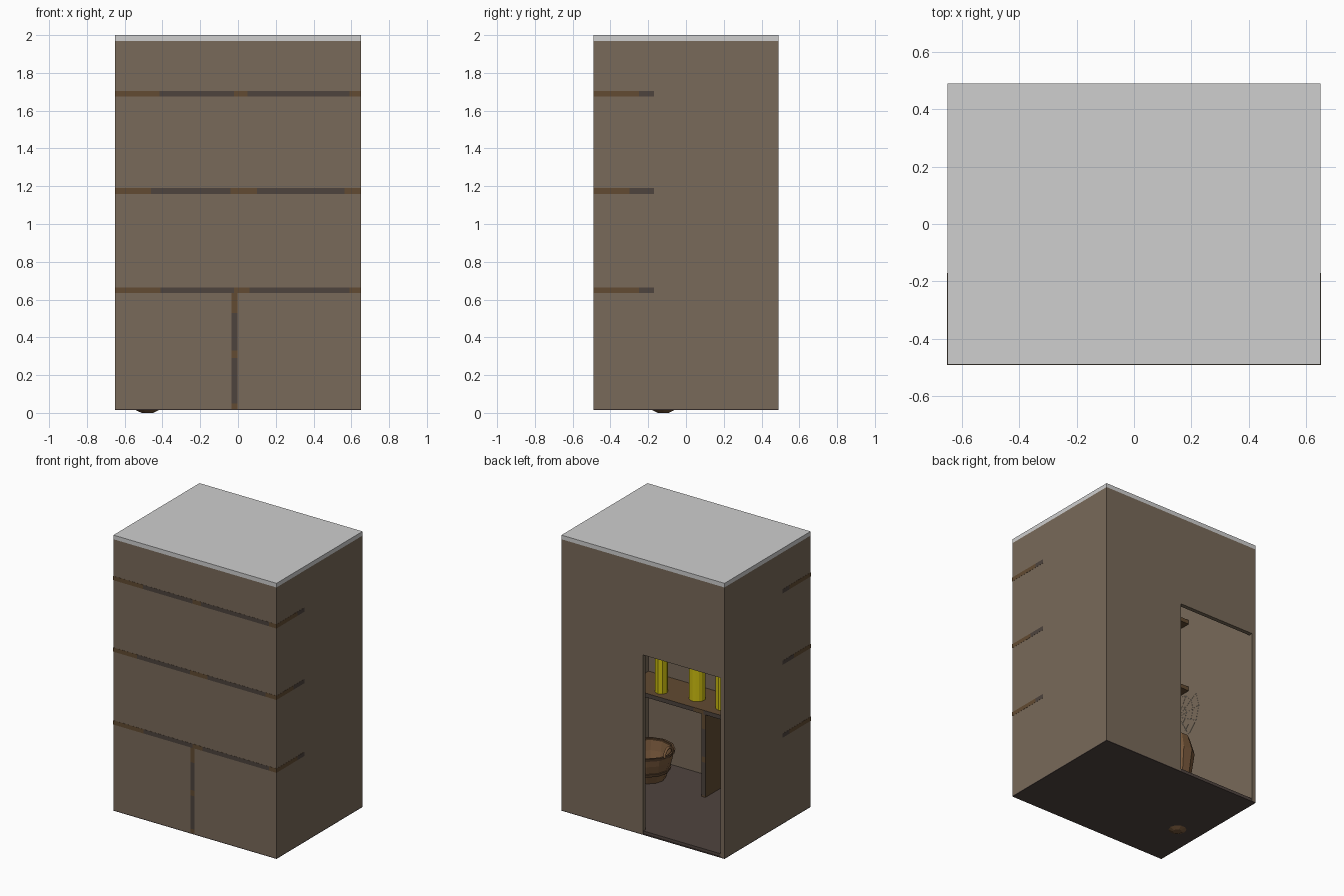
import bpy, bmesh, math
from mathutils import Vector, Matrix

if "Cube" in bpy.data.objects:
    bpy.data.objects.remove(bpy.data.objects["Cube"])

def mat(name, c):
    m = bpy.data.materials.new(name)
    m.diffuse_color = (*c, 1)
    m.use_nodes = True
    m.node_tree.nodes["Principled BSDF"].inputs["Base Color"].default_value = m.diffuse_color
    return m

WALL = mat("tan_plaster", (0.19, 0.143, 0.1))
CEIL = mat("pale_grey", (0.62, 0.62, 0.62))
FLOOR = mat("dark_floor", (0.08, 0.058, 0.05))
WOOD = mat("shelf_brown", (0.122, 0.07, 0.032))
EDGE = mat("dark_edge", (0.075, 0.057, 0.047))
YEL = mat("yellow", (0.62, 0.52, 0.005))
WICK = mat("wicker_brown", (0.19, 0.1, 0.045))
BAND = mat("dark_wicker", (0.11, 0.06, 0.03))
WEB = mat("web_white", (0.7, 0.7, 0.7))

def finish(name, bm, *mats):
    me = bpy.data.meshes.new(name)
    bm.to_mesh(me)
    bm.free()
    ob = bpy.data.objects.new(name, me)
    bpy.context.collection.objects.link(ob)
    for m in mats:
        me.materials.append(m)
    return ob

def box_bm(lo, hi):
    lo, hi = Vector(lo), Vector(hi)
    bm = bmesh.new()
    bmesh.ops.create_cube(bm, size=1)
    bmesh.ops.scale(bm, vec=hi - lo, verts=bm.verts)
    bmesh.ops.translate(bm, vec=(lo + hi) / 2, verts=bm.verts)
    return bm

def box(name, lo, hi, m):
    return finish(name, box_bm(lo, hi), m)

def cut(bm, axis, at):
    n = [0, 0, 0]
    n[axis] = 1
    bmesh.ops.bisect_plane(bm, geom=bm.verts[:] + bm.edges[:] + bm.faces[:],
                           plane_co=[at * k for k in n], plane_no=n)

def revolve(name, profile, loc, sides, m):
    """Lathe a list of (radius, height) points."""
    bm = bmesh.new()
    rings = []
    for r, z in profile:
        rings.append([bm.verts.new((loc[0] + r * math.cos(2 * math.pi * i / sides),
                                    loc[1] + r * math.sin(2 * math.pi * i / sides),
                                    loc[2] + z)) for i in range(sides)])
    for a, b in zip(rings, rings[1:]):
        for i in range(sides):
            j = (i + 1) % sides
            bm.faces.new((a[i], a[j], b[j], b[i]))
    bm.faces.new(rings[0][::-1])
    bm.faces.new(rings[-1])
    return finish(name, bm, m)

X, Y, T = 0.65, 0.49, 0.03

# Room shell with a doorway in the back wall
box("base_plate", (-X, -Y, 0.014), (X, Y, 0.02), FLOOR)
box("floor", (-X + T, -Y + T, 0.02), (X - T, Y - 0.005, 0.04), FLOOR)
box("ceiling", (-X, -Y, 1.97), (X, Y, 2.0), CEIL)
box("front_wall", (-X, -Y, 0.02), (X, -Y + T, 1.97), WALL)
for s, n in ((-1, "left_wall"), (1, "right_wall")):
    x0, x1 = sorted((s * X, s * (X - T)))
    box(n, (x0, -Y + T, 0.02), (x1, Y, 1.97), WALL)
box("back_wall", (0, Y - T, 0.02), (X - T, Y, 1.97), WALL)
box("door_lintel", (-X + T, Y - T, 1.31), (0, Y, 1.97), WALL)

# Boards run through the walls; their edges have dark stretches
def board(name, lo, hi, axis, dark, ycut):
    bm = box_bm(lo, hi)
    for a, b in dark:
        cut(bm, axis, a)
        cut(bm, axis, b)
    cut(bm, 1, ycut)
    for f in bm.faces:
        c = f.calc_center_median()
        if abs(f.normal.y) > 0.5:
            f.material_index = int(any(a < c[axis] < b for a, b in dark))
        elif axis == 0 and abs(f.normal.x) > 0.5:
            f.material_index = int(c.y > ycut)
    return finish(name, bm, WOOD, EDGE)

E = 0.001
for n, z, dark, yc in (("low", 0.65, ((-0.41, -0.02), (0.06, 0.59)), -0.25),
                       ("middle", 1.175, ((-0.46, -0.04), (0.1, 0.565)), -0.3),
                       ("top", 1.69, ((-0.415, -0.02), (0.05, 0.59)), -0.25)):
    board(n + "_shelf", (-X - E, -Y - E, z - 0.015), (X + E, -0.17, z + 0.015), 0, dark, yc)
board("divider", (-0.035, -Y - E, 0.02), (-0.003, -0.17, 0.635), 2,
      ((0.05, 0.29), (0.33, 0.53)), -0.25)

# Yellow jars on the low shelf
for i, (x, y, r, sides) in enumerate(((0.37, -0.25, 0.043, 8), (0.12, -0.3, 0.056, 16),
                                      (-0.1, -0.27, 0.045, 8))):
    revolve(f"jar_{i}", ((r, 0), (r, 0.25), (r * 0.8, 0.27), (r * 0.8, 0.29)),
            (x, y, 0.665), sides, YEL)

# Basket with bands and two ear handles
bx, by = 0.45, -0.22
revolve("basket", ((0.11, 0.0), (0.135, 0.07), (0.155, 0.14), (0.165, 0.2),
                   (0.15, 0.2), (0.135, 0.13), (0.1, 0.02)), (bx, by, 0.04), 12, WICK)
for i, (r, z) in enumerate(((0.141, 0.06), (0.168, 0.185))):
    revolve(f"basket_band_{i}", ((r - 0.012, z), (r, z), (r + 0.006, z + 0.022),
                                 (r - 0.008, z + 0.022), (r - 0.012, z)),
            (bx, by, 0.04), 12, BAND).data
    bm = bmesh.new()
    bm.from_mesh(bpy.data.objects[f"basket_band_{i}"].data)
    bmesh.ops.delete(bm, geom=[f for f in bm.faces if len(f.verts) > 4], context='FACES')
    bm.to_mesh(bpy.data.objects[f"basket_band_{i}"].data)
    bm.free()
for s in (-1, 1):
    cu = bpy.data.curves.new("basket_handle", 'CURVE')
    cu.dimensions = '3D'
    cu.bevel_depth, cu.bevel_resolution = 0.01, 1
    sp = cu.splines.new('POLY')
    sp.points.add(6)
    for k, p in enumerate(sp.points):
        a = math.pi * k / 6
        p.co = (bx + s * 0.158, by + 0.05 * math.cos(a), 0.235 + 0.06 * math.sin(a), 1)
    cu.materials.append(WICK)
    bpy.context.collection.objects.link(bpy.data.objects.new("basket_handle", cu))

# Tall sack beside the doorway, its base just under the floor
revolve("sack", ((0.03, 0), (0.06, 0.014), (0.085, 0.1), (0.09, 0.42), (0.115, 0.6),
                 (0.08, 0.72), (0.03, 0.745)), (-0.48, -0.12, 0), 10, WICK)

# Cobweb on the left wall
bm = bmesh.new()
for r in (0.08, 0.15, 0.21):
    bmesh.ops.create_circle(bm, cap_ends=True, cap_tris=True, segments=12, radius=r,
                            matrix=Matrix.Translation((-0.616, -0.27, 1.0)) @ Matrix.Rotation(math.pi / 2, 4, 'Y'))
bmesh.ops.delete(bm, geom=[v for v in bm.verts if v.co.z > 1.155], context='VERTS')
web = finish("cobweb", bm, WEB)
w = web.modifiers.new("threads", 'WIREFRAME')
w.thickness = 0.0012
